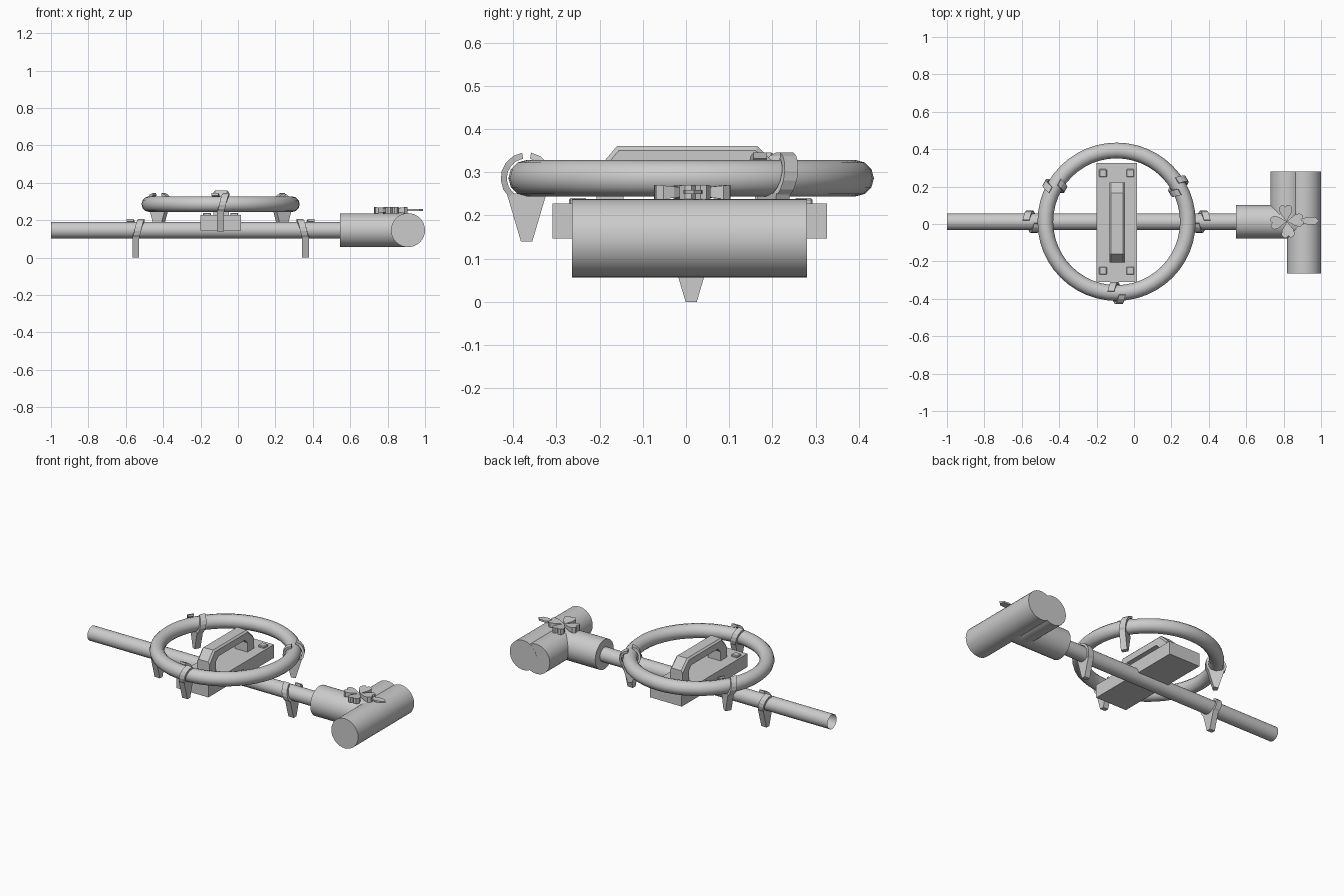
import bpy, bmesh, math
from mathutils import Matrix, Vector

cube = bpy.data.objects.get("Cube")
if cube:
    bpy.data.objects.remove(cube)

grey = bpy.data.materials.new("light_grey")
grey.use_nodes = True
grey.diffuse_color = (0.6, 0.6, 0.6, 1)
grey.node_tree.nodes["Principled BSDF"].inputs["Base Color"].default_value = (0.6, 0.6, 0.6, 1)

PIPE_Y, PIPE_Z = 0.012, 0.147
RING = Vector((-0.093, 0.012, 0.286))
RING_R, TUBE_R = 0.381, 0.042


def finish(name, bm, smooth=False):
    bmesh.ops.recalc_face_normals(bm, faces=bm.faces)
    mesh = bpy.data.meshes.new(name)
    bm.to_mesh(mesh)
    bm.free()
    mesh.materials.append(grey)
    obj = bpy.data.objects.new(name, mesh)
    bpy.context.collection.objects.link(obj)
    if smooth:
        bpy.ops.object.select_all(action='DESELECT')
        obj.select_set(True)
        bpy.context.view_layer.objects.active = obj
        bpy.ops.object.shade_smooth_by_angle(angle=math.radians(40))
    return obj


def cylinder(name, start, end, radius, caps=True):
    start, end = Vector(start), Vector(end)
    axis = end - start
    turn = axis.to_track_quat('Z', 'Y').to_matrix().to_4x4()
    bm = bmesh.new()
    bmesh.ops.create_cone(bm, cap_ends=caps, segments=32, radius1=radius, radius2=radius,
                          depth=axis.length, matrix=Matrix.Translation((start + end) / 2) @ turn)
    return finish(name, bm, True)


def add_box(bm, lo, hi):
    lo, hi = Vector(lo), Vector(hi)
    place = Matrix.Translation((lo + hi) / 2) @ Matrix.Diagonal((*(hi - lo), 1))
    return bmesh.ops.create_cube(bm, size=1, matrix=place)["verts"]


def bevel_all(bm, width):
    bmesh.ops.bevel(bm, geom=bm.edges[:], offset=width, segments=1, affect='EDGES')


def prism(bm, low, high):
    """Solid between two matching outlines."""
    a = [bm.verts.new(p) for p in low]
    b = [bm.verts.new(p) for p in high]
    bm.faces.new(a)
    bm.faces.new(b)
    for i in range(len(a)):
        j = (i + 1) % len(a)
        bm.faces.new((a[i], a[j], b[j], b[i]))


# Long pipe, open at its far end, and the branched fitting
cylinder("long_pipe", (-1, PIPE_Y, PIPE_Z), (0.56, PIPE_Y, PIPE_Z), 0.044, caps=False)
cylinder("fitting_sleeve", (0.545, PIPE_Y, PIPE_Z), (0.9, PIPE_Y, PIPE_Z), 0.09)
cylinder("fitting_cross", (0.909, -0.264, PIPE_Z), (0.909, 0.28, PIPE_Z), 0.091)
cylinder("fitting_branch", (0.82, PIPE_Y, PIPE_Z), (0.82, 0.2795, PIPE_Z), 0.091)

# Ring
bm = bmesh.new()
MAJOR, MINOR = 48, 12
rows = []
for i in range(MAJOR):
    t = math.tau * i / MAJOR
    row = []
    for k in range(MINOR):
        p = math.tau * k / MINOR
        r = RING_R + TUBE_R * math.cos(p)
        row.append(bm.verts.new(RING + Vector((r * math.cos(t), r * math.sin(t), TUBE_R * math.sin(p)))))
    rows.append(row)
for i in range(MAJOR):
    a, b = rows[i], rows[(i + 1) % MAJOR]
    for k in range(MINOR):
        m = (k + 1) % MINOR
        bm.faces.new((a[k], b[k], b[m], a[m]))
finish("ring", bm, True)


# Strap clip: a twisted open band with a tapering tooth below
def clip(name, place, lean=1):
    bm = bmesh.new()
    steps, half = 16, 0.018
    previous = None
    for i in range(steps + 1):
        s = 2 * i / steps - 1
        angle = math.radians(170) * s
        shift = lean * math.copysign(0.03 * max(0, abs(s) - 0.25) / 0.75, s)
        ring = []
        for side, r in ((-half, 0.046), (half, 0.046), (half, 0.06), (-half, 0.06)):
            ring.append(bm.verts.new((shift + side, -r * math.sin(angle), -r * math.cos(angle))))
        if previous:
            for k in range(4):
                m = (k + 1) % 4
                bm.faces.new((previous[k], previous[m], ring[m], ring[k]))
        else:
            bm.faces.new(ring)
        previous = ring
    bm.faces.new(previous)
    tooth = ((-0.046, -0.035), (0.046, -0.035), (0.013, -0.147), (-0.013, -0.147))
    prism(bm, [(-half, y, z) for y, z in tooth], [(half, y, z) for y, z in tooth])
    bm.transform(place)
    finish(name, bm)


for name, sign in (("right_pipe_clip", -1), ("left_pipe_clip", 1)):
    clip(name, Matrix.Translation((RING.x + sign * 0.454, PIPE_Y, PIPE_Z)), -sign)
for name, turn in (("front_ring_clip", 0), ("left_ring_clip", 120), ("right_ring_clip", 240)):
    clip(name, Matrix.Translation(RING) @ Matrix.Rotation(math.radians(turn), 4, 'Z')
         @ Matrix.Translation((0, -RING_R, 0)))

# Control box
bm = bmesh.new()
add_box(bm, (-0.2, -0.309, 0.146), (0.015, 0.327, 0.228))
finish("control_box", bm)

# Four corner buttons
bm = bmesh.new()
for x in (-0.166, -0.02):
    for y in (-0.25, 0.272):
        add_box(bm, (x - 0.021, y - 0.021, 0.22), (x + 0.021, y + 0.021, 0.24))
bevel_all(bm, 0.004)
finish("box_buttons", bm)

# Handle: an arch with cut corners
outer = ((-0.207, 0.22), (-0.207, 0.305), (-0.16, 0.36), (0.165, 0.36), (0.222, 0.305), (0.222, 0.22))
inner = ((0.16, 0.22), (0.16, 0.285), (0.135, 0.31), (-0.12, 0.31), (-0.145, 0.285), (-0.145, 0.22))
bm = bmesh.new()
prism(bm, [(-0.132, y, z) for y, z in outer + inner], [(-0.048, y, z) for y, z in outer + inner])
bmesh.ops.recalc_face_normals(bm, faces=bm.faces)
bmesh.ops.bevel(bm, geom=[e for e in bm.edges if all(abs(v.co.x + 0.09) > 0.03 for v in e.verts)
                          and abs(e.verts[0].co.x - e.verts[1].co.x) < 0.001
                          and max(v.co.z for v in e.verts) > 0.35],
                offset=0.01, segments=1, affect='EDGES')
finish("handle", bm)

# Four-leaf ornament: heart petals that thicken outwards
CENTRE = Vector((0.817, 0.014, 0.254))
heart = [(0.0, 0.0), (0.045, -0.03), (0.07, -0.036), (0.086, -0.025), (0.088, -0.01), (0.077, 0.0),
         (0.088, 0.01), (0.086, 0.025), (0.07, 0.036), (0.045, 0.03)]
bm = bmesh.new()
for i in range(4):
    place = Matrix.Translation(CENTRE) @ Matrix.Rotation(math.radians(90 * i + 6), 4, 'Z')
    low = [place @ Vector((x, y, -0.008 - 0.12 * x)) for x, y in heart]
    high = [place @ Vector((x, y, 0.008 + 0.1 * x)) for x, y in heart]
    prism(bm, low, high)
finish("leaf_petals", bm)

# Ornament stem
stem = ((0.84, -0.008), (0.9, -0.012), (0.935, -0.024), (0.97, -0.02), (0.99, 0.0),
        (0.97, 0.018), (0.935, 0.02), (0.9, 0.012), (0.84, 0.008))
bm = bmesh.new()
prism(bm, [(x, y + 0.018, 0.249) for x, y in stem], [(x, y + 0.018, 0.259) for x, y in stem])
finish("leaf_stem", bm)
